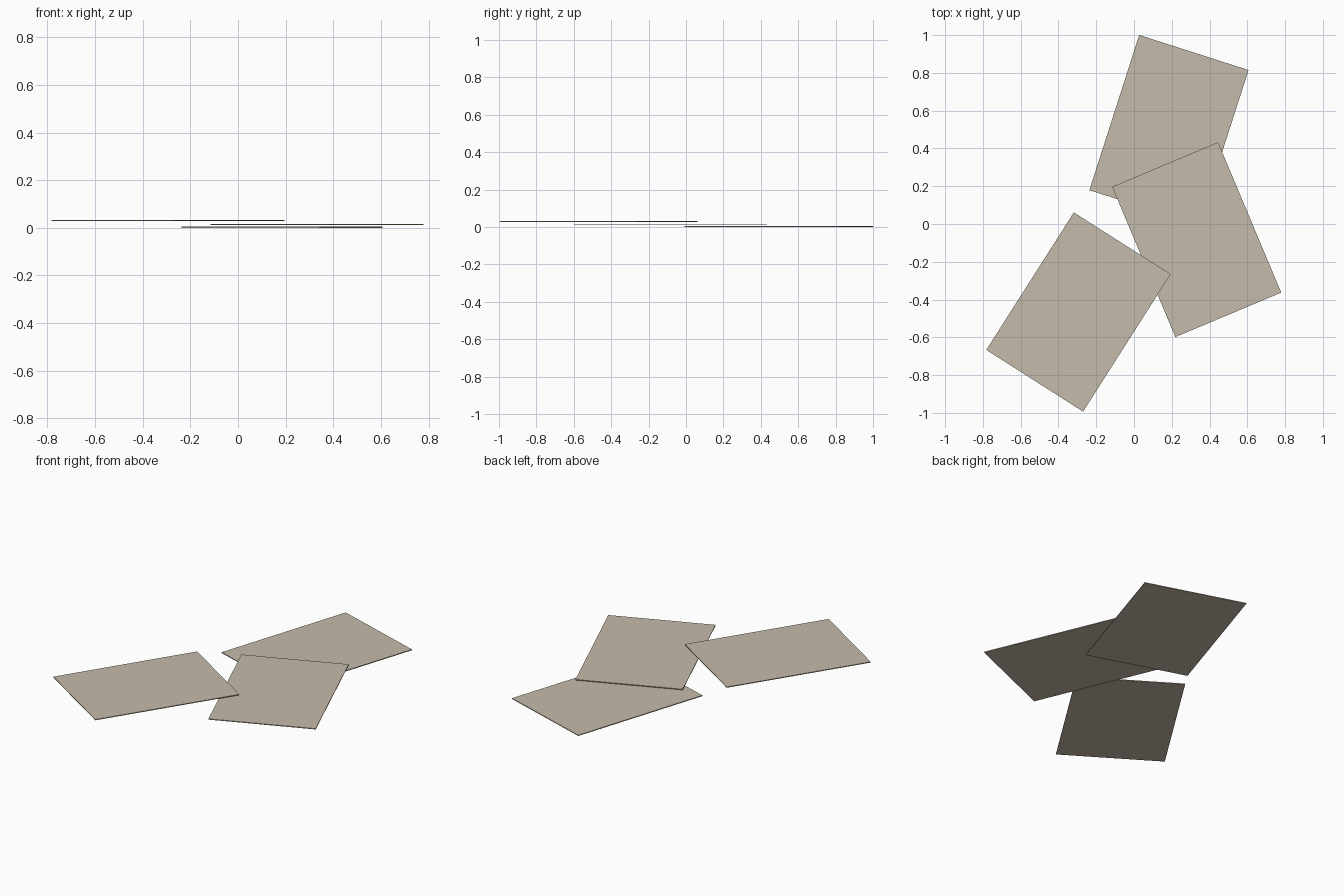
import bpy
import math

if "Cube" in bpy.data.objects:
    bpy.data.objects.remove(bpy.data.objects["Cube"])

# Aged paper colour shared by all sheets
paper = bpy.data.materials.new("aged_paper")
paper.diffuse_color = (0.56, 0.50, 0.40, 1.0)
paper.use_nodes = True
paper.node_tree.nodes["Principled BSDF"].inputs["Base Color"].default_value = paper.diffuse_color

WIDTH, LENGTH, THICK = 0.608, 0.863, 0.005


def add_sheet(name, x, y, bottom, angle):
    """Thin flat rectangular sheet lying at a given height and turn."""
    bpy.ops.mesh.primitive_cube_add(
        size=1, location=(x, y, bottom + THICK / 2),
        rotation=(0, 0, math.radians(angle)))
    sheet = bpy.context.object
    sheet.name = name
    sheet.scale = (WIDTH, LENGTH, THICK)
    sheet.data.materials.append(paper)


# Three loose sheets, each overlapping the one below
add_sheet("bottom_sheet", 0.185, 0.497, 0.0, -17.8)
add_sheet("middle_sheet", 0.332, -0.083, 0.012, 22.8)
add_sheet("top_sheet", -0.294, -0.466, 0.028, -32.5)
